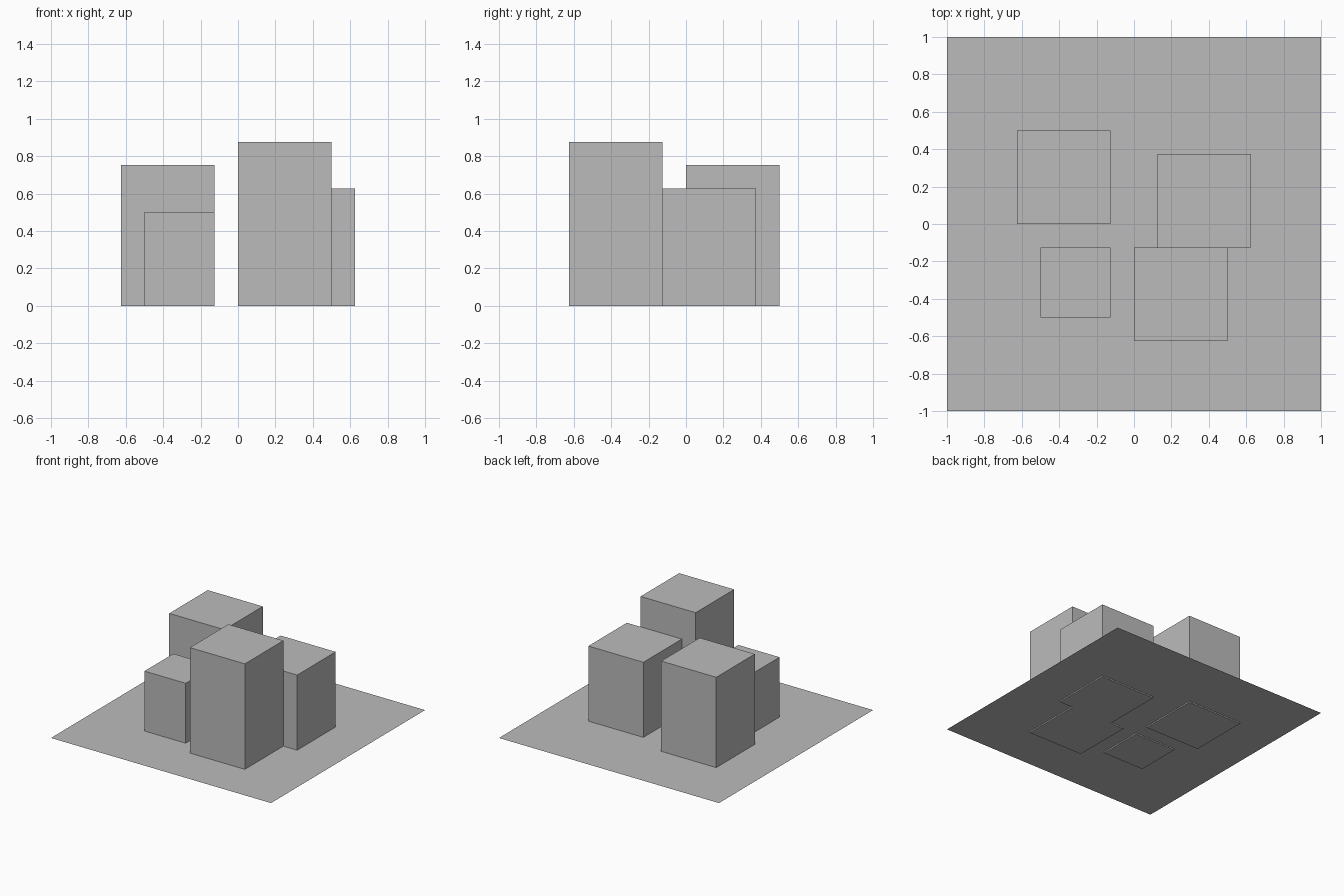
import bpy

if "Cube" in bpy.data.objects:
    bpy.data.objects.remove(bpy.data.objects["Cube"])

# One flat grey for everything
grey = bpy.data.materials.new("grey")
grey.diffuse_color = (0.5, 0.5, 0.5, 1.0)
grey.use_nodes = True
grey.node_tree.nodes["Principled BSDF"].inputs["Base Color"].default_value = grey.diffuse_color

PLANE_Z = 0.01  # the blocks reach slightly below the ground sheet


def block(name, x0, y0, side, height):
    """Square block from its lower-left corner, standing on z = 0."""
    bpy.ops.mesh.primitive_cube_add(
        size=1, location=(x0 + side / 2, y0 + side / 2, height / 2))
    obj = bpy.context.object
    obj.name = name
    obj.scale = (side, side, height)
    bpy.ops.object.transform_apply(location=False, rotation=False, scale=True)
    obj.data.materials.append(grey)


# Thin ground sheet
bpy.ops.mesh.primitive_plane_add(size=2, location=(0, 0, PLANE_Z))
sheet = bpy.context.object
sheet.name = "ground_sheet"
sheet.data.materials.append(grey)

# Four blocks
block("tall_front_block", 0.0, -0.625, 0.5, 0.877)
block("back_left_block", -0.625, 0.0, 0.5, 0.752)
block("back_right_block", 0.125, -0.125, 0.5, 0.627)
block("small_front_block", -0.5, -0.5, 0.375, 0.502)
